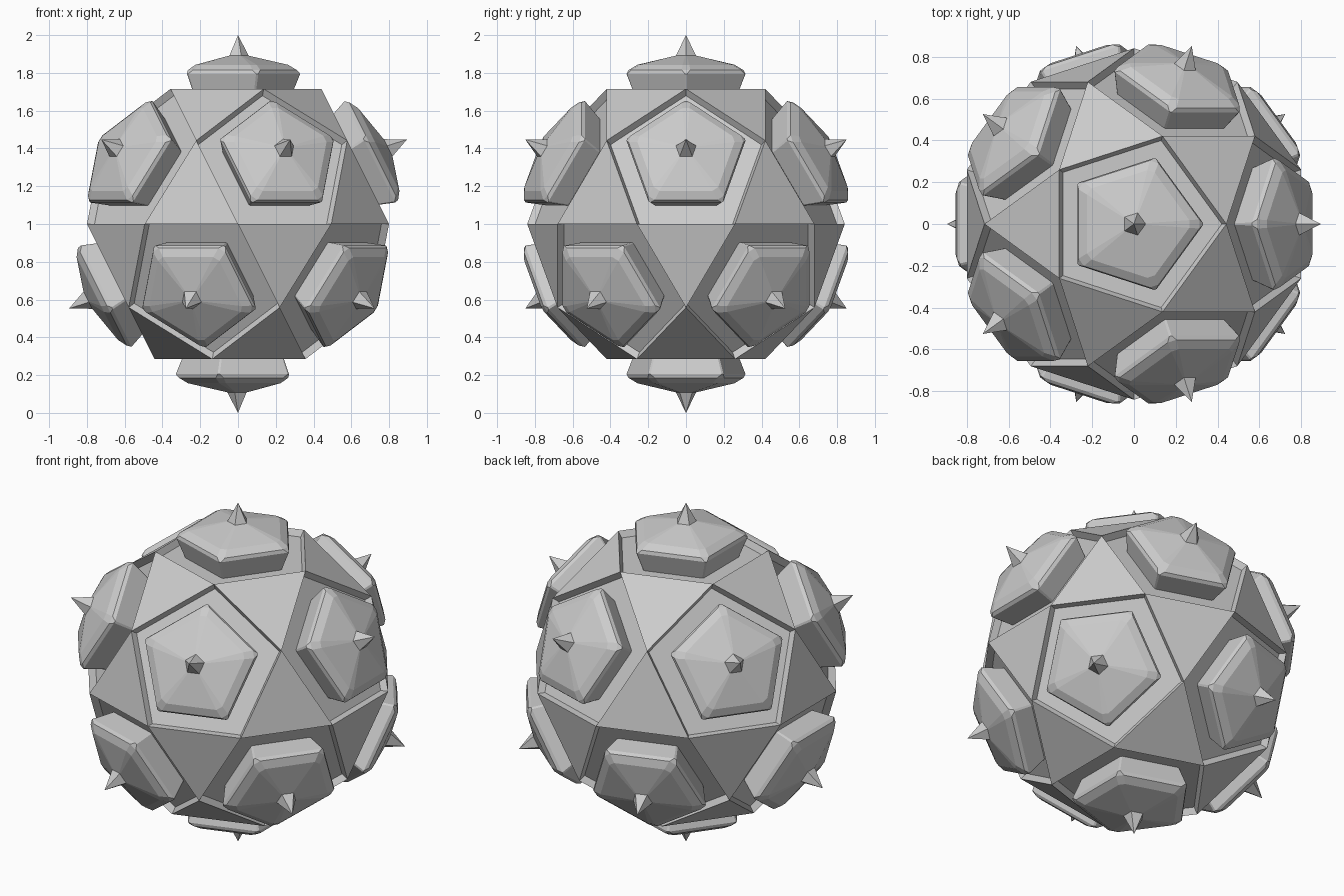
import bpy, bmesh, math
from mathutils import Vector

if "Cube" in bpy.data.objects:
    bpy.data.objects.remove(bpy.data.objects["Cube"])

CENTRE = Vector((0, 0, 1))
FACE = 0.715                      # distance of the pentagon faces from the centre
RADIUS = 0.442                    # corner radius of the pentagon faces
FLOOR = 0.95                      # recess floor as a fraction of the face distance

grey = bpy.data.materials.new("light grey")
grey.diffuse_color = (0.6, 0.6, 0.6, 1)
grey.use_nodes = True
grey.node_tree.nodes["Principled BSDF"].inputs["Base Color"].default_value = grey.diffuse_color


def finish(name, bm):
    """Weld, orient and link one part."""
    bmesh.ops.remove_doubles(bm, verts=bm.verts, dist=1e-4)
    bmesh.ops.recalc_face_normals(bm, faces=bm.faces)
    mesh = bpy.data.meshes.new(name)
    bm.to_mesh(mesh)
    bm.free()
    mesh.materials.append(grey)
    obj = bpy.data.objects.new(name, mesh)
    obj.location = CENTRE
    bpy.context.collection.objects.link(obj)


def loft(bm, loops, cap_start=False, cap_end=False):
    """Join successive vertex loops with quads."""
    rows = [[bm.verts.new(p) for p in loop] for loop in loops]
    for a, b in zip(rows, rows[1:]):
        for i in range(len(a)):
            j = (i + 1) % len(a)
            bm.faces.new((a[i], a[j], b[j], b[i]))
    if cap_start:
        bm.faces.new(rows[0])
    if cap_end:
        bm.faces.new(rows[-1])


# Twelve panel axes: two poles and two staggered rings of five
axes = [Vector((0, 0, 1)), Vector((0, 0, -1))]
for k in range(5):
    for z, turn in ((1, 0), (-1, 36)):
        t = math.radians(72 * k + turn)
        axes.append(Vector((2 * math.cos(t), 2 * math.sin(t), z)) / math.sqrt(5))


def near(a, b):
    return 0.3 < a.dot(b) < 0.6


def spokes(axis):
    """Five unit directions from a panel's middle to its corners, in order."""
    out = [(n - axis * axis.dot(n)).normalized() for n in axes if near(axis, n)]
    u = out[0]
    v = axis.cross(u)
    return sorted(out, key=lambda d: math.atan2(d.dot(v), d.dot(u)))


def ring(axis, height, radius, cut=None):
    """Pentagon across an axis, optionally with each corner cut off."""
    pts = [axis * height + d * radius for d in spokes(axis)]
    if cut is None:
        return pts
    out = []
    for i, p in enumerate(pts):
        out += [p.lerp(pts[i - 1], cut), p.lerp(pts[(i + 1) % 5], cut)]
    return out


# Core ball: sunken pentagons with triangles between them
bm = bmesh.new()
for a in axes:
    loft(bm, [ring(a, FACE, RADIUS), ring(a, FACE * FLOOR, RADIUS * FLOOR)], cap_end=True)
mid = math.hypot(FACE, RADIUS)
for i, a in enumerate(axes):
    for j in range(i + 1, 12):
        for k in range(j + 1, 12):
            b, c = axes[j], axes[k]
            if near(a, b) and near(b, c) and near(a, c):
                bm.faces.new([bm.verts.new((p + q).normalized() * mid)
                              for p, q in ((a, b), (b, c), (c, a))])
finish("core_ball", bm)

# Flared, chamfered plate and pointed stud on every pentagon
for i, a in enumerate(axes):
    bm = bmesh.new()
    loft(bm, [ring(a, FACE * FLOOR, 0.286, 0.02),
              ring(a, 0.795, 0.334, 0.02),
              ring(a, 0.815, 0.328, 0.07),
              ring(a, 0.843, 0.278, 0.07),
              ring(a, 0.893, 0.05, 0.07)], cap_start=True, cap_end=True)
    finish(f"plate_{i + 1}", bm)

    bm = bmesh.new()
    loft(bm, [ring(a, 0.888, 0.058), ring(a, 1.0, 0.0)], cap_start=True)
    finish(f"spike_{i + 1}", bm)
